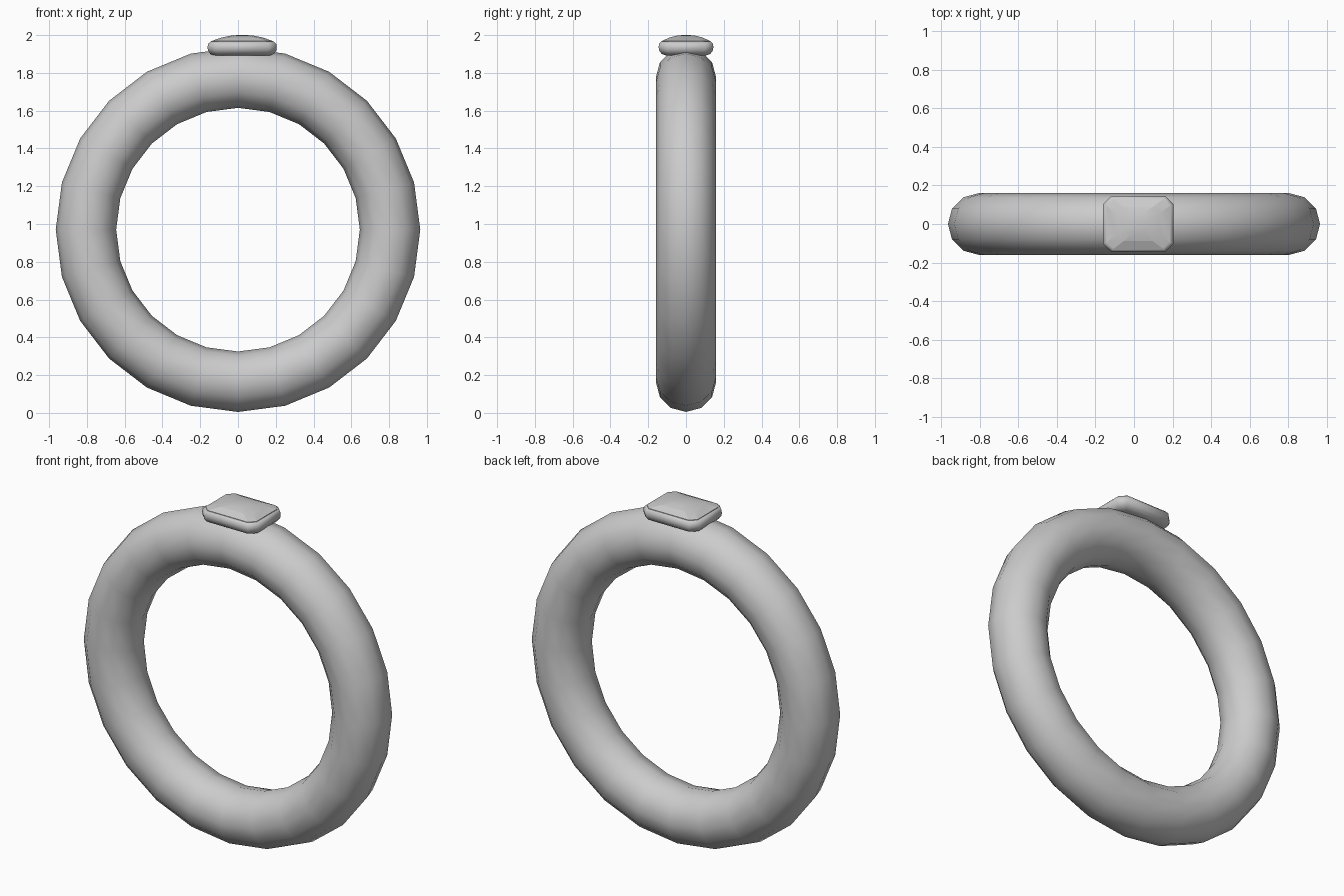
import bpy, bmesh, math

if "Cube" in bpy.data.objects:
    bpy.data.objects.remove(bpy.data.objects["Cube"])

CX = 0.022  # the stone sits slightly off centre


def smooth(obj, angle):
    bpy.ops.object.select_all(action='DESELECT')
    obj.select_set(True)
    bpy.context.view_layer.objects.active = obj
    bpy.ops.object.shade_smooth_by_angle(angle=math.radians(angle))


def loft(name, layers, angle):
    """Stack cut-corner rectangles given as (z, half_x, half_y, corner)."""
    bm = bmesh.new()
    rings = []
    for z, hx, hy, c in layers:
        pts = [(hx, c - hy), (hx, hy - c), (hx - c, hy), (c - hx, hy),
               (-hx, hy - c), (-hx, c - hy), (c - hx, -hy), (hx - c, -hy)]
        rings.append([bm.verts.new((x + CX, y, z)) for x, y in pts])
    for a, b in zip(rings, rings[1:]):
        for i in range(8):
            j = (i + 1) % 8
            bm.faces.new((a[i], a[j], b[j], b[i]))
    bm.faces.new(rings[0][::-1])
    bm.faces.new(rings[-1])
    bmesh.ops.recalc_face_normals(bm, faces=bm.faces)
    mesh = bpy.data.meshes.new(name)
    bm.to_mesh(mesh)
    bm.free()
    obj = bpy.data.objects.new(name, mesh)
    bpy.context.collection.objects.link(obj)
    smooth(obj, angle)
    return obj


# Ring band
bpy.ops.mesh.primitive_torus_add(major_segments=24, minor_segments=12,
                                 major_radius=0.805, minor_radius=0.16,
                                 location=(0, 0, 0.97),
                                 rotation=(math.radians(90), 0, 0))
band = bpy.context.object
band.name = "ring_band"
smooth(band, 60)

# Rounded setting under and around the stone
loft("stone_setting", [
    (1.892, 0.145, 0.105, 0.030),
    (1.900, 0.168, 0.128, 0.036),
    (1.918, 0.181, 0.142, 0.042),
    (1.935, 0.183, 0.145, 0.042),
    (1.953, 0.181, 0.143, 0.042),
    (1.965, 0.168, 0.133, 0.036)], 50)

# Low domed cut stone
loft("cut_stone", [
    (1.950, 0.166, 0.131, 0.034),
    (1.968, 0.164, 0.129, 0.034),
    (1.987, 0.110, 0.088, 0.036),
    (1.997, 0.060, 0.050, 0.026),
    (2.000, 0.024, 0.020, 0.010)], 10)
